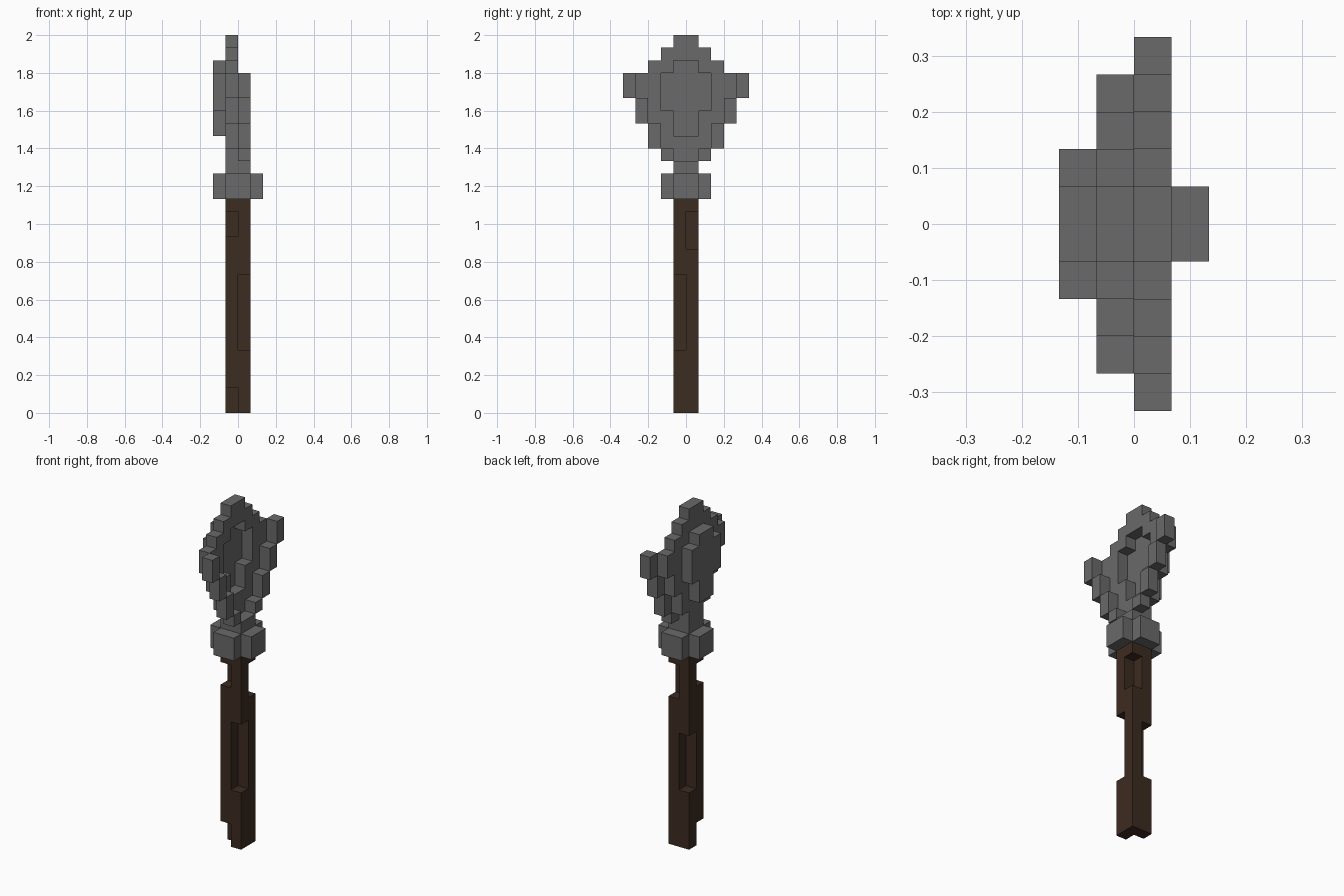
import bpy
import bmesh
from mathutils import Vector

if "Cube" in bpy.data.objects:
    bpy.data.objects.remove(bpy.data.objects["Cube"], do_unlink=True)

U = 2 / 30  # edge of one block


def make_material(name, rgb):
    mat = bpy.data.materials.new(name)
    mat.use_nodes = True
    mat.diffuse_color = (*rgb, 1)
    bsdf = next(n for n in mat.node_tree.nodes if n.type == 'BSDF_PRINCIPLED')
    bsdf.inputs["Base Color"].default_value = (*rgb, 1)
    bsdf.inputs["Roughness"].default_value = 0.9
    return mat


def cells(boxes):
    """All unit blocks in boxes given as (x0, x1, y0, y1, z0, z1)."""
    return {(x, y, z) for x0, x1, y0, y1, z0, z1 in boxes
            for x in range(x0, x1) for y in range(y0, y1) for z in range(z0, z1)}


def build(name, blocks, mat):
    """Skin the outside of a set of blocks and merge coplanar faces."""
    bm = bmesh.new()
    for c in blocks:
        for axis in range(3):
            for side in (0, 1):
                near = list(c)
                near[axis] += 2 * side - 1
                if tuple(near) in blocks:
                    continue
                a, b = (axis + 1) % 3, (axis + 2) % 3
                quad = []
                for da, db in ((0, 0), (1, 0), (1, 1), (0, 1)):
                    p = Vector(c)
                    p[axis] += side
                    p[a] += da
                    p[b] += db
                    quad.append(bm.verts.new(p * U))
                bm.faces.new(quad if side else quad[::-1])
    bmesh.ops.remove_doubles(bm, verts=bm.verts[:], dist=U * 0.01)
    bmesh.ops.dissolve_limit(bm, angle_limit=0.01, verts=bm.verts[:], edges=bm.edges[:])
    mesh = bpy.data.meshes.new(name)
    bm.to_mesh(mesh)
    bm.free()
    mesh.materials.append(mat)
    obj = bpy.data.objects.new(name, mesh)
    bpy.context.collection.objects.link(obj)
    return obj


wood = make_material("dark_wood", (0.046, 0.025, 0.015))
stone = make_material("grey_stone", (0.142, 0.142, 0.142))

# Handle: square post with notches worn out of its corners
post = cells([(-1, 1, -1, 1, 0, 17)])
notches = cells([
    (-1, 0, -1, 0, 0, 2),
    (-1, 0, -1, 0, 14, 16),
    (0, 1, -1, 0, 5, 11),
    (0, 1, 0, 1, 13, 16),
    (-1, 0, 0, 1, 5, 10),
])
build("handle", post - notches, wood)

# Collar: cross-shaped binding
build("collar", cells([(-2, 2, -1, 1, 17, 19), (-1, 1, -2, 2, 17, 19)]), stone)

# Scoop: neck, stepped plate, raised rim and bulged back
neck = cells([(-1, 1, -1, 1, 19, 20)])
plate = cells([(-1, 0, -w, w, z0, z1) for z0, z1, w in (
    (20, 21, 1), (21, 23, 2), (23, 25, 3), (25, 27, 4),
    (27, 28, 3), (28, 29, 2), (29, 30, 1))])
bowl = [(22, 24, 1), (24, 27, 2), (27, 28, 1)]
hollow = cells([(-1, 0, -w, w, z0, z1) for z0, z1, w in bowl])
bulge = cells([(-2, -1, -w, w, z0, z1) for z0, z1, w in bowl])
rim = set()
for z0, z1, w in ((20, 21, 2), (21, 23, 3), (23, 25, 4), (25, 27, 5)):
    rim |= cells([(0, 1, w - 1, w, z0, z1), (0, 1, -w, 1 - w, z0, z1)])
build("scoop_head", neck | (plate - hollow) | bulge | rim, stone)
